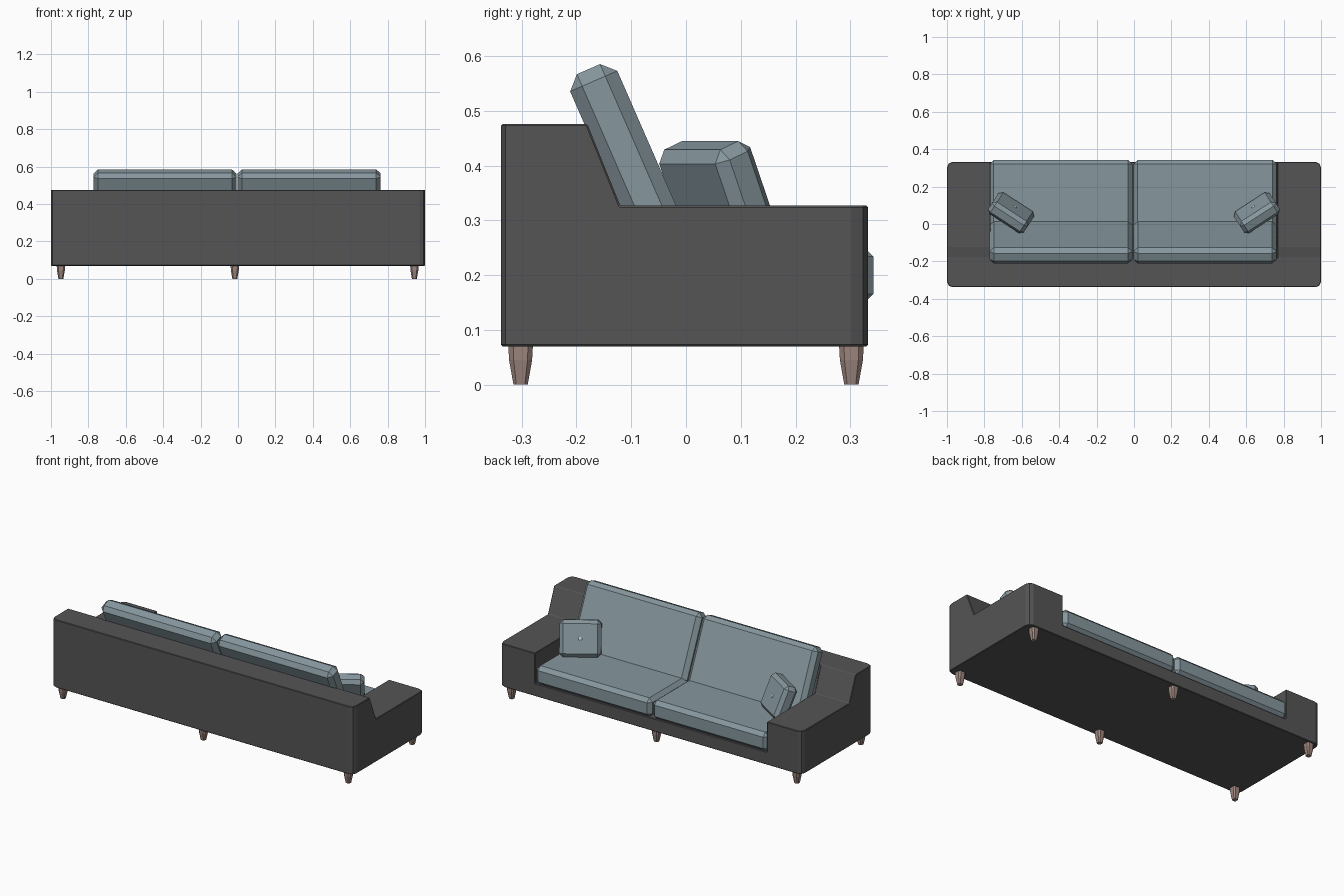
import bpy, bmesh
from math import radians
from mathutils import Matrix, Vector

if "Cube" in bpy.data.objects:
    bpy.data.objects.remove(bpy.data.objects["Cube"])


def material(name, rgb):
    m = bpy.data.materials.new(name)
    m.diffuse_color = (*rgb, 1)
    m.use_nodes = True
    m.node_tree.nodes["Principled BSDF"].inputs["Base Color"].default_value = m.diffuse_color
    return m


DARK = material("charcoal fabric", (0.09, 0.09, 0.09))
BLUE = material("blue grey fabric", (0.24, 0.31, 0.34))
WOOD = material("light wood", (0.34, 0.24, 0.21))
PALE = material("pale button", (0.55, 0.62, 0.65))


def finish(name, bm, mat, matrix=Matrix()):
    bmesh.ops.recalc_face_normals(bm, faces=bm.faces)
    me = bpy.data.meshes.new(name)
    bm.to_mesh(me)
    bm.free()
    me.materials.append(mat)
    ob = bpy.data.objects.new(name, me)
    ob.matrix_world = matrix
    bpy.context.collection.objects.link(ob)
    return ob


def prism(profile, half):
    """Extrude a (y, z) profile along x from -half to half."""
    bm = bmesh.new()
    f = bm.faces.new([bm.verts.new((-half, y, z)) for y, z in profile])
    r = bmesh.ops.extrude_face_region(bm, geom=[f])
    vs = [v for v in r["geom"] if isinstance(v, bmesh.types.BMVert)]
    bmesh.ops.translate(bm, verts=vs, vec=(2 * half, 0, 0))
    return bm


def cushion(name, size, matrix, bevel):
    bm = bmesh.new()
    bmesh.ops.create_cube(bm, size=1, matrix=Matrix.Diagonal((*size, 1)))
    bmesh.ops.bevel(bm, geom=bm.edges[:], offset=bevel, segments=1, affect='EDGES')
    return finish(name, bm, BLUE, matrix)


# Frame: side profile across the full width, upright corners rounded
bm = prism([(-0.338, 0.07), (0.332, 0.07), (0.332, 0.327), (-0.12, 0.327),
            (-0.18, 0.476), (-0.338, 0.476)], 1.0)
upright = [e for e in bm.edges
           if abs(e.verts[0].co.z - e.verts[1].co.z) > 0.2
           and abs(e.verts[0].co.y - e.verts[1].co.y) < 0.001]
bmesh.ops.bevel(bm, geom=upright, offset=0.03, segments=2, profile=0.5, affect='EDGES')
frame = finish("frame", bm, DARK)

# Seat well cut between the arms
well = finish("seat_well_cutter", prism(
    [(0.5, 0.147), (-0.055, 0.147), (-0.189, 0.482), (-0.189, 0.6), (0.5, 0.6)], 0.768), DARK)
well.hide_render = True
cut = frame.modifiers.new("well", 'BOOLEAN')
cut.operation, cut.solver, cut.object = 'DIFFERENCE', 'EXACT', well
bpy.context.view_layer.objects.active = frame
bpy.ops.object.modifier_apply(modifier=cut.name)
bpy.data.objects.remove(well)
soft = frame.modifiers.new("soft edges", 'BEVEL')
soft.width, soft.segments, soft.limit_method, soft.angle_limit = 0.006, 1, 'ANGLE', radians(50)

# Seat and back cushions
for side, x0, x1 in (("left", -0.772, -0.009), ("right", -0.003, 0.763)):
    cx, w = (x0 + x1) / 2, x1 - x0
    cushion(side + "_seat_cushion", (w, 0.40, 0.112),
            Matrix.Translation((cx, 0.142, 0.200)), 0.022)
    cushion(side + "_back_cushion", (w, 0.40, 0.094),
            Matrix.Translation((cx, -0.098, 0.393)) @ Matrix.Rotation(radians(23.6), 4, 'X')
            @ Matrix.Rotation(radians(90), 4, 'X'), 0.024)

# Throw pillows turned towards the middle, each with a button
for side, s in (("left", -1), ("right", 1)):
    m = (Matrix.Translation((0.657 * s, 0.06, 0.342))
         @ Matrix.Rotation(radians(33 * s), 4, 'Z') @ Matrix.Rotation(radians(22), 4, 'X'))
    cushion(side + "_pillow", (0.228, 0.082, 0.205), m, 0.02)
    bm = bmesh.new()
    bmesh.ops.create_uvsphere(bm, u_segments=8, v_segments=6, radius=0.01,
                              matrix=Matrix.Diagonal((1, 0.4, 1, 1)))
    finish(side + "_pillow_button", bm, PALE, m @ Matrix.Translation((0, 0.041, 0)))

# Six tapered legs
for i, x in enumerate((-0.947, -0.017, 0.943)):
    for row, y in (("back", -0.302), ("front", 0.302)):
        bm = bmesh.new()
        rings = []
        for z, h in ((0.0, 0.013), (0.045, 0.021), (0.08, 0.023)):
            c = h * 0.6
            rings.append([bm.verts.new((a, b, z)) for a, b in (
                (h, -c), (h, c), (c, h), (-c, h), (-h, c), (-h, -c), (-c, -h), (c, -h))])
        for lo, hi in zip(rings, rings[1:]):
            for k in range(8):
                n = (k + 1) % 8
                bm.faces.new((lo[k], lo[n], hi[n], hi[k]))
        bm.faces.new(rings[0])
        bm.faces.new(rings[-1])
        finish(f"{row}_leg_{i + 1}", bm, WOOD, Matrix.Translation((x, y, 0)))
